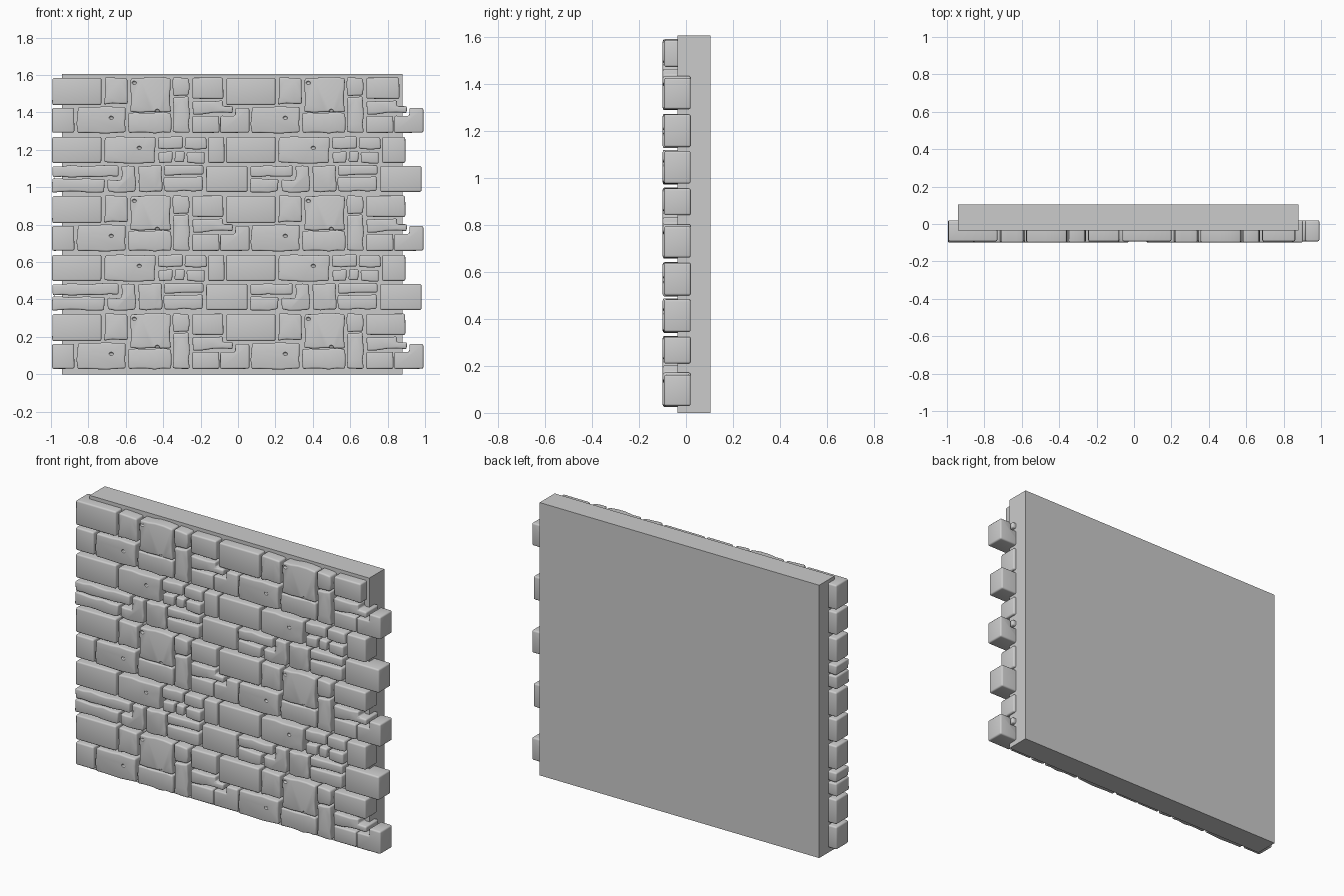
import bpy, bmesh, math, random

if "Cube" in bpy.data.objects:
    bpy.data.objects.remove(bpy.data.objects["Cube"])

PX = 187.0            # layout grid steps per unit
TILE_U, TILE_V = 174, 118   # repeat of the stone pattern
LEFT, TOP = -0.993, 1.585
BACK = 0.02


def wx(u):
    return LEFT + u / PX


def wz(v):
    return TOP - v / PX


def finish(bm, name):
    bmesh.ops.recalc_face_normals(bm, faces=bm.faces)
    me = bpy.data.meshes.new(name)
    bm.to_mesh(me)
    bm.free()
    ob = bpy.data.objects.new(name, me)
    bpy.context.collection.objects.link(ob)
    return ob


def rect(u0, v0, u1, v1):
    return [(u0, v0), (u1, v0), (u1, v1), (u0, v1)]


def stone(name, seed, outline, rough, du, dv):
    """Extruded outline with worn edges and rounded corners."""
    rng = random.Random(seed)
    amp = 0.0045 if rough else 0.001
    pts = []
    for i, (ua, va) in enumerate(outline):
        ub, vb = outline[(i + 1) % len(outline)]
        n = max(1, round(math.hypot(ub - ua, vb - va) / 9)) if rough else 1
        for k in range(n):
            t = k / n
            pts.append((wx(ua + (ub - ua) * t + du) + rng.uniform(-amp, amp),
                        wz(va + (vb - va) * t + dv) + rng.uniform(-amp, amp)))
    front = -0.099 if rough else -0.093
    bm = bmesh.new()
    face = bm.faces.new([bm.verts.new((x, BACK, z)) for x, z in pts])
    ext = bmesh.ops.extrude_face_region(bm, geom=[face], use_keep_orig=True)
    for v in ext["geom"]:
        if isinstance(v, bmesh.types.BMVert):
            v.co.y = front
    bmesh.ops.recalc_face_normals(bm, faces=bm.faces)
    bm.normal_update()
    sharp = [e for e in bm.edges
             if len(e.link_faces) == 2 and e.calc_face_angle(0) > math.radians(50)]
    bmesh.ops.bevel(bm, geom=sharp, offset=0.009, segments=3, profile=0.5,
                    affect='EDGES', clamp_overlap=True)
    ob = finish(bm, name)
    stones.append(ob)
    return ob


# Stones of one tile: u0, v0, u1, v1, rough
upper = {
    "long_block": (0, 0, 49, 27, 0),
    "small_worn_block": (52, 0, 75, 26, 1),
    "large_worn_block": (78, 0, 118, 34, 1),
    "small_cube": (121, 0, 137, 18, 1),
    "tall_block": (121, 19, 137, 55, 1),
    "medium_block": (140, 0, 171, 21, 0),
    "lower_long_block": (25, 29, 73, 55, 1),
    "lower_worn_block": (76, 35, 119, 55, 1),
    "lower_short_block": (140, 38, 167, 55, 0),
}
lower = {
    "third_row_block": (0, 59, 49, 85, 0),
    "third_row_worn_block": (52, 59, 103, 85, 1),
    "chip_top_left": (106, 59, 131, 71, 1),
    "chip_top_right": (133, 59, 154, 71, 1),
    "chip_low_left": (106, 74, 120, 85, 1),
    "chip_low_middle": (122, 73, 132, 85, 1),
    "chip_low_right": (135, 74, 153, 85, 1),
    "upright_block": (156, 59, 172, 85, 0),
    "thin_strip": (24, 88, 66, 99, 1),
    "thin_lower_strip": (24, 101, 52, 114, 1),
    "square_block": (86, 88, 110, 114, 1),
    "thin_cap": (112, 88, 151, 97, 1),
    "flat_block": (112, 99, 150, 113, 1),
    "fourth_row_block": (154, 88, 195, 114, 0),
}
strip_L = [(140, 23), (171, 23), (171, 29), (180, 29), (180, 35), (140, 36)]
corner_L = [(69, 88), (83, 88), (83, 114), (55, 114), (55, 102), (69, 102)]
notched = [(9, 30), (23, 30), (23, 55), (-6, 55), (-6, 38), (9, 38)]
dents = {"large_worn_block": [(82, 5), (105, 33)], "lower_long_block": [(59, 40)],
         "third_row_worn_block": [(87, 70)]}

stones, dented, dent_spots = [], [], []
for j in range(3):
    rows = dict(upper, **(lower if j < 2 else {}))
    dv = j * TILE_V
    for i in range(2):
        du = i * TILE_U
        for name, (u0, v0, u1, v1, rough) in rows.items():
            # Wall ends: strips run to the left edge, end stones are longer
            if i == 0 and name.startswith("thin_") and u0 == 24:
                u0 = 0
            if i == 1 and name in ("medium_block", "upright_block"):
                u1 = 173 if (j == 0 and name == "medium_block") else 179
            ob = stone(name, name, rect(u0, v0, u1, v1), rough, du, dv)
            if name in dents:
                dented.append(ob)
                dent_spots += [(wx(u + du), wz(v + dv)) for u, v in dents[name]]
        stone("stepped_strip", "strip", strip_L, 1, du, dv)
        if j < 2:
            stone("stepped_corner_block", "corner", corner_L, 1, du, dv)
    # Notched blocks at the tile joints, cut square at the left edge
    stone("left_end_block", "end", rect(0, 30, 22, 55), 0, 0, dv)
    for i in (1, 2):
        stone("notched_block", "notch", notched, 0, i * TILE_U, dv)

# Smooth shading with crisp edges
for ob in stones:
    ob.select_set(True)
bpy.context.view_layer.objects.active = stones[0]
bpy.ops.object.shade_smooth_by_angle(angle=math.radians(35))
bpy.ops.object.select_all(action='DESELECT')

# Small chips in the worn faces
bm = bmesh.new()
for x, z in dent_spots:
    res = bmesh.ops.create_icosphere(bm, subdivisions=2, radius=1.0)
    for v in res["verts"]:
        v.co = (x + v.co.x * 0.013, -0.101 + v.co.y * 0.009, z + v.co.z * 0.010)
cutter = finish(bm, "chip_cutter")
cutter.hide_render = True
cutter.hide_set(True)
for ob in dented:
    mod = ob.modifiers.new("chips", 'BOOLEAN')
    mod.operation = 'DIFFERENCE'
    mod.solver = 'EXACT'
    mod.object = cutter

# Backing slab
bm = bmesh.new()
bmesh.ops.create_cube(bm, size=1.0)
for v in bm.verts:
    v.co = (-0.03 + v.co.x * 1.82, 0.034 + v.co.y * 0.14, 0.8025 + v.co.z * 1.605)
finish(bm, "backing_slab")
